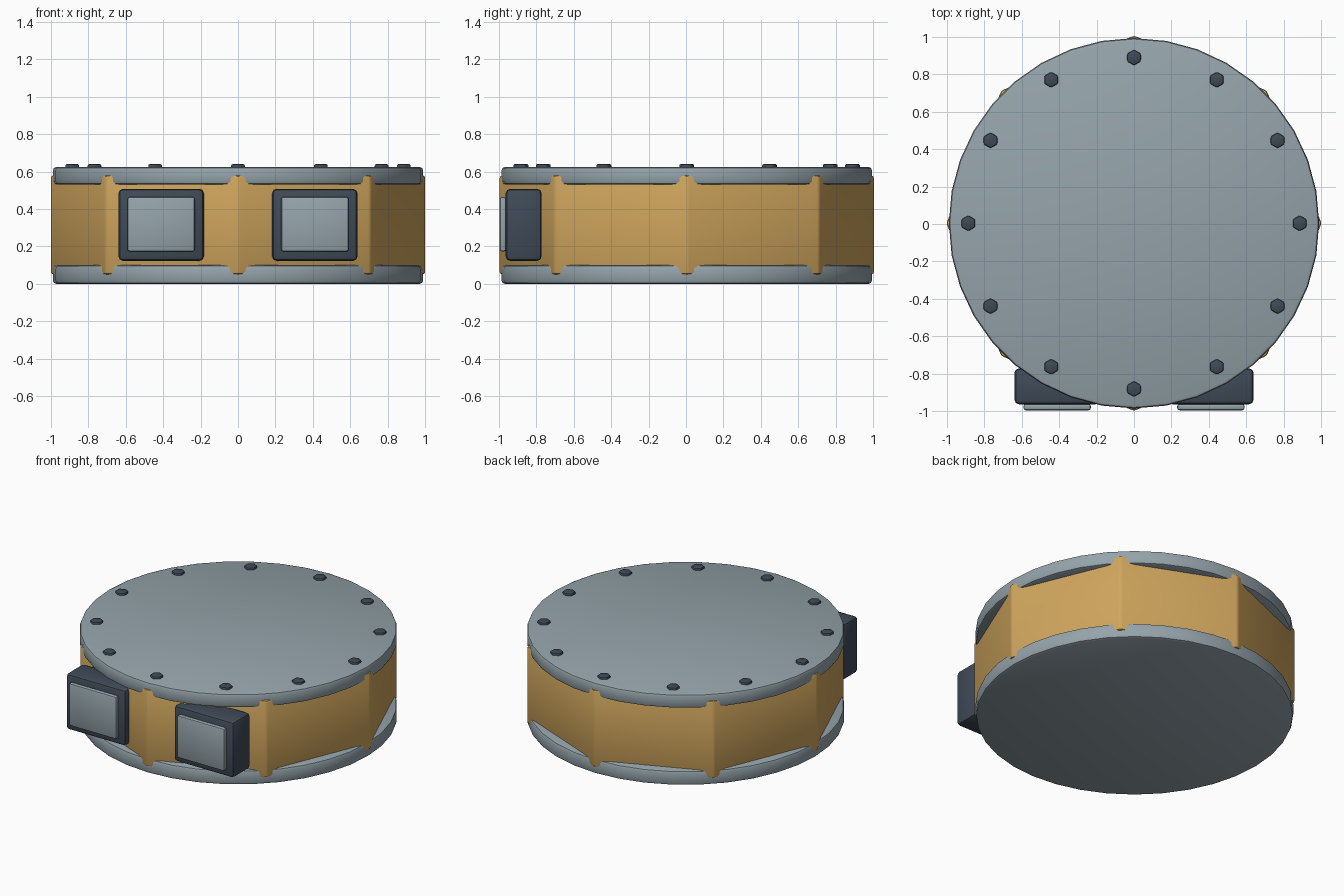
import bpy
import math

if "Cube" in bpy.data.objects:
    bpy.data.objects.remove(bpy.data.objects["Cube"])

CY = 0.004  # body centre, balances the protruding screens


def material(name, rgb):
    m = bpy.data.materials.new(name)
    m.diffuse_color = (*rgb, 1)
    m.use_nodes = True
    m.node_tree.nodes["Principled BSDF"].inputs["Base Color"].default_value = m.diffuse_color
    return m


GREY = material("blue_grey", (0.30, 0.37, 0.405))
GOLD = material("gold", (0.63, 0.38, 0.11))
DARK = material("dark_slate", (0.050, 0.069, 0.095))


def finish(name, mat, bevel, segments, smooth=35):
    """Name, colour, bevel and shade the active object."""
    ob = bpy.context.object
    ob.name = name
    ob.data.materials.append(mat)
    bpy.ops.object.transform_apply(location=False, rotation=True, scale=True)
    mod = ob.modifiers.new("bevel", "BEVEL")
    mod.width = bevel
    mod.segments = segments
    mod.limit_method = 'ANGLE'
    mod.angle_limit = math.radians(30)
    bpy.ops.object.modifier_apply(modifier=mod.name)
    bpy.ops.object.shade_smooth_by_angle(angle=math.radians(smooth))
    return ob


def cylinder(name, mat, r, z0, z1, sides, x=0, y=0, bevel=0.01, segments=2):
    bpy.ops.mesh.primitive_cylinder_add(
        vertices=sides, radius=r, depth=z1 - z0, location=(x, y + CY, (z0 + z1) / 2))
    return finish(name, mat, bevel, segments)


def box(name, mat, lo, hi, bevel):
    bpy.ops.mesh.primitive_cube_add(
        size=1, location=[(a + b) / 2 for a, b in zip(lo, hi)])
    bpy.context.object.scale = [b - a for a, b in zip(lo, hi)]
    return finish(name, mat, bevel, 2)


# Round plates above and below
cylinder("bottom_plate", GREY, 0.99, 0.0, 0.10, 36, bevel=0.018)
cylinder("top_plate", GREY, 0.99, 0.53, 0.625, 36, bevel=0.018)

# Eight-sided body whose corners poke through the plate rims
cylinder("octagonal_body", GOLD, 1.003, 0.05, 0.58, 8, bevel=0.014)

# Ring of bolts on the lid
for i in range(12):
    a = math.radians(30 * i)
    cylinder(f"bolt_{i + 1}", DARK, 0.042, 0.60, 0.64, 6,
             0.886 * math.cos(a), 0.886 * math.sin(a), bevel=0.008)
    
# Two framed screens on the front
for side, cx in (("left", -0.411), ("right", 0.411)):
    box(f"{side}_screen_housing", DARK,
        (cx - 0.228, -0.964, 0.123), (cx + 0.228, -0.772, 0.508), 0.024)
    box(f"{side}_screen", GREY,
        (cx - 0.18, -0.996, 0.173), (cx + 0.18, -0.962, 0.465), 0.012)
